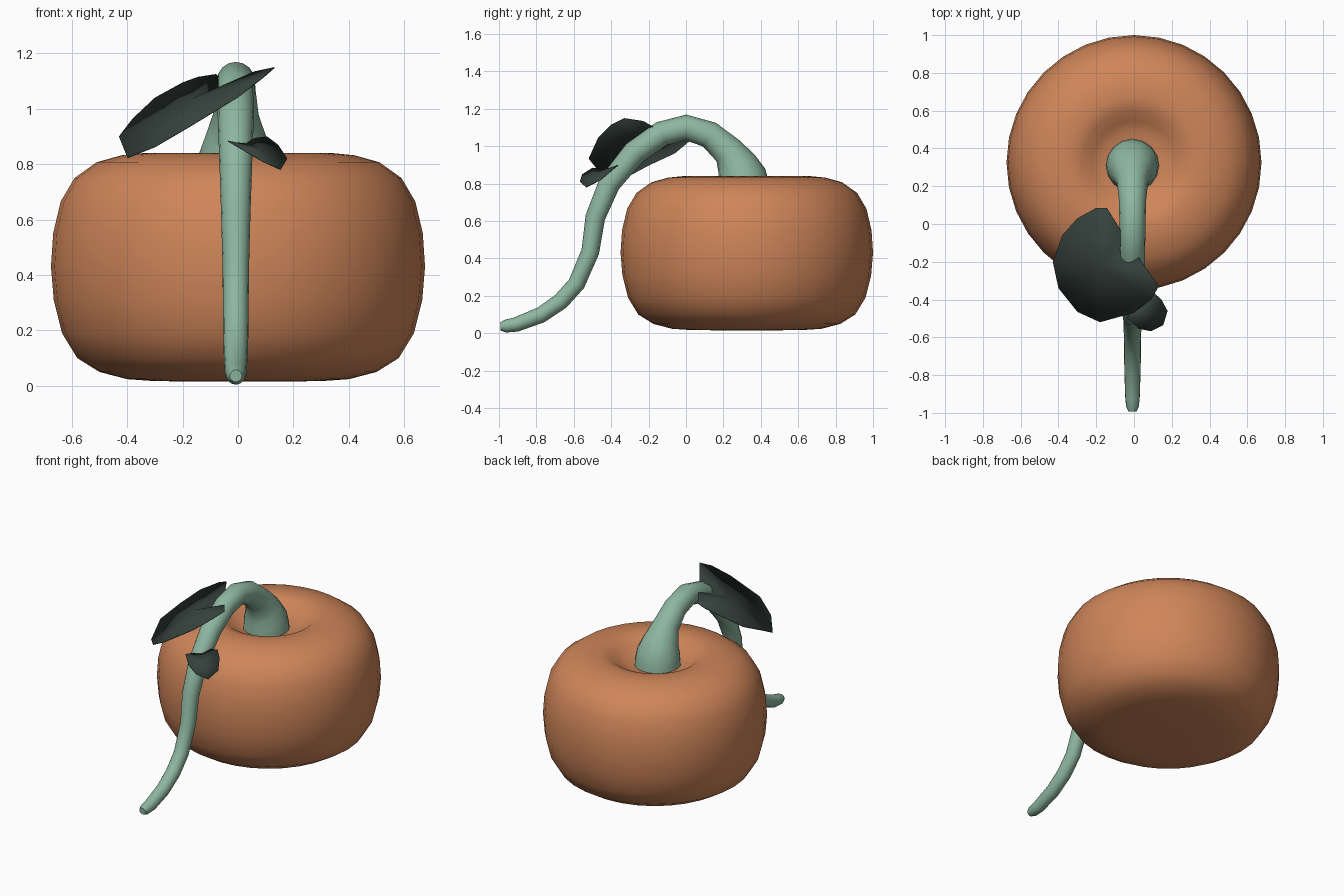
import bpy, bmesh, math
from mathutils import Vector

if "Cube" in bpy.data.objects:
    bpy.data.objects.remove(bpy.data.objects["Cube"])


def material(name, rgb):
    m = bpy.data.materials.new(name)
    m.diffuse_color = (*rgb, 1)
    m.use_nodes = True
    m.node_tree.nodes["Principled BSDF"].inputs["Base Color"].default_value = m.diffuse_color
    return m


ORANGE = material("pumpkin orange", (0.62, 0.235, 0.10))
GREEN = material("stem green", (0.27, 0.47, 0.35))
DARK = material("leaf dark green", (0.036, 0.054, 0.046))


def finish(bm, name, mat, smooth):
    bmesh.ops.recalc_face_normals(bm, faces=bm.faces)
    me = bpy.data.meshes.new(name)
    bm.to_mesh(me)
    bm.free()
    me.materials.append(mat)
    for p in me.polygons:
        p.use_smooth = smooth
    ob = bpy.data.objects.new(name, me)
    bpy.context.collection.objects.link(ob)
    return ob


def skin(name, rings, mat):
    """Bridge equal-sized closed rings of points and cap both ends."""
    bm = bmesh.new()
    vs = [[bm.verts.new(p) for p in r] for r in rings]
    n = len(vs[0])
    for a, b in zip(vs, vs[1:]):
        for i in range(n):
            j = (i + 1) % n
            bm.faces.new((a[i], a[j], b[j], b[i]))
    bm.faces.new(vs[0][::-1])
    bm.faces.new(vs[-1])
    return finish(bm, name, mat, True)


# Body: squat lathe with a sunken crown, (radius, z)
profile = [(0.10, 0.015), (0.30, 0.017), (0.40, 0.024), (0.50, 0.05), (0.58, 0.10),
           (0.635, 0.19), (0.665, 0.31), (0.675, 0.43), (0.667, 0.55), (0.64, 0.665),
           (0.59, 0.75), (0.51, 0.807), (0.42, 0.832), (0.34, 0.84), (0.275, 0.825),
           (0.22, 0.785), (0.16, 0.76), (0.06, 0.755)]
N = 32
skin("pumpkin_body",
     [[(r * math.cos(2 * math.pi * i / N), 0.325 + r * math.sin(2 * math.pi * i / N), z)
       for i in range(N)] for r, z in profile], ORANGE)

# Stem: tapered arching tube in the yz plane, (y, z, radius)
path = [(0.31, 0.73, 0.142), (0.308, 0.78, 0.139), (0.298, 0.84, 0.132), (0.272, 0.90, 0.110),
        (0.225, 0.975, 0.083), (0.125, 1.062, 0.072), (0.0, 1.10, 0.069),
        (-0.13, 1.067, 0.067), (-0.275, 0.965, 0.065), (-0.41, 0.80, 0.059),
        (-0.485, 0.62, 0.053), (-0.512, 0.435, 0.048), (-0.585, 0.265, 0.046),
        (-0.67, 0.17, 0.045), (-0.775, 0.098, 0.043), (-0.91, 0.046, 0.039),
        (-0.965, 0.038, 0.034), (-0.992, 0.036, 0.022)]
rings = []
for k, (y, z, r) in enumerate(path):
    a, b = path[max(k - 1, 0)], path[min(k + 1, len(path) - 1)]
    t = Vector((0, b[0] - a[0], b[1] - a[1])).normalized()
    side = Vector((1, 0, 0))
    up = side.cross(t)
    rings.append([Vector((-0.008, y, z)) + r * (math.cos(u) * side + math.sin(u) * up)
                  for u in (2 * math.pi * i / 16 for i in range(16))])
stem = skin("curved_stem", rings, GREEN)
bpy.context.view_layer.objects.active = stem
stem.select_set(True)
bpy.ops.object.shade_smooth_by_angle(angle=math.radians(60))


def leaf(name, centre, outline):
    """Heart-shaped sheet fanned around a slightly raised centre."""
    bm = bmesh.new()
    c = bm.verts.new(centre)
    vs = [bm.verts.new(p) for p in outline]
    for a, b in zip(vs, vs[1:] + vs[:1]):
        bm.faces.new((c, a, b))
    ob = finish(bm, name, DARK, True)
    sol = ob.modifiers.new("thickness", "SOLIDIFY")
    sol.thickness = 0.004


# Leaves: outlines start at the notch by the stem
leaf("large_leaf", (-0.17, -0.22, 1.035), [
    (-0.01, -0.13, 1.08), (-0.08, -0.02, 1.125), (-0.145, 0.085, 1.115), (-0.20, 0.085, 1.095),
    (-0.30, 0.03, 1.04), (-0.38, -0.06, 0.965), (-0.43, -0.20, 0.90), (-0.40, -0.34, 0.825),
    (-0.30, -0.465, 0.865), (-0.18, -0.52, 0.935), (0.0, -0.47, 1.045), (0.09, -0.40, 1.115),
    (0.13, -0.33, 1.15), (0.06, -0.23, 1.135)])
leaf("small_leaf", (0.075, -0.48, 0.86), [
    (0.03, -0.42, 0.875), (0.06, -0.37, 0.895), (0.105, -0.365, 0.90), (0.145, -0.40, 0.87),
    (0.178, -0.46, 0.82), (0.155, -0.535, 0.782), (0.09, -0.568, 0.812), (0.025, -0.555, 0.85),
    (-0.035, -0.50, 0.885), (-0.02, -0.46, 0.88)])
